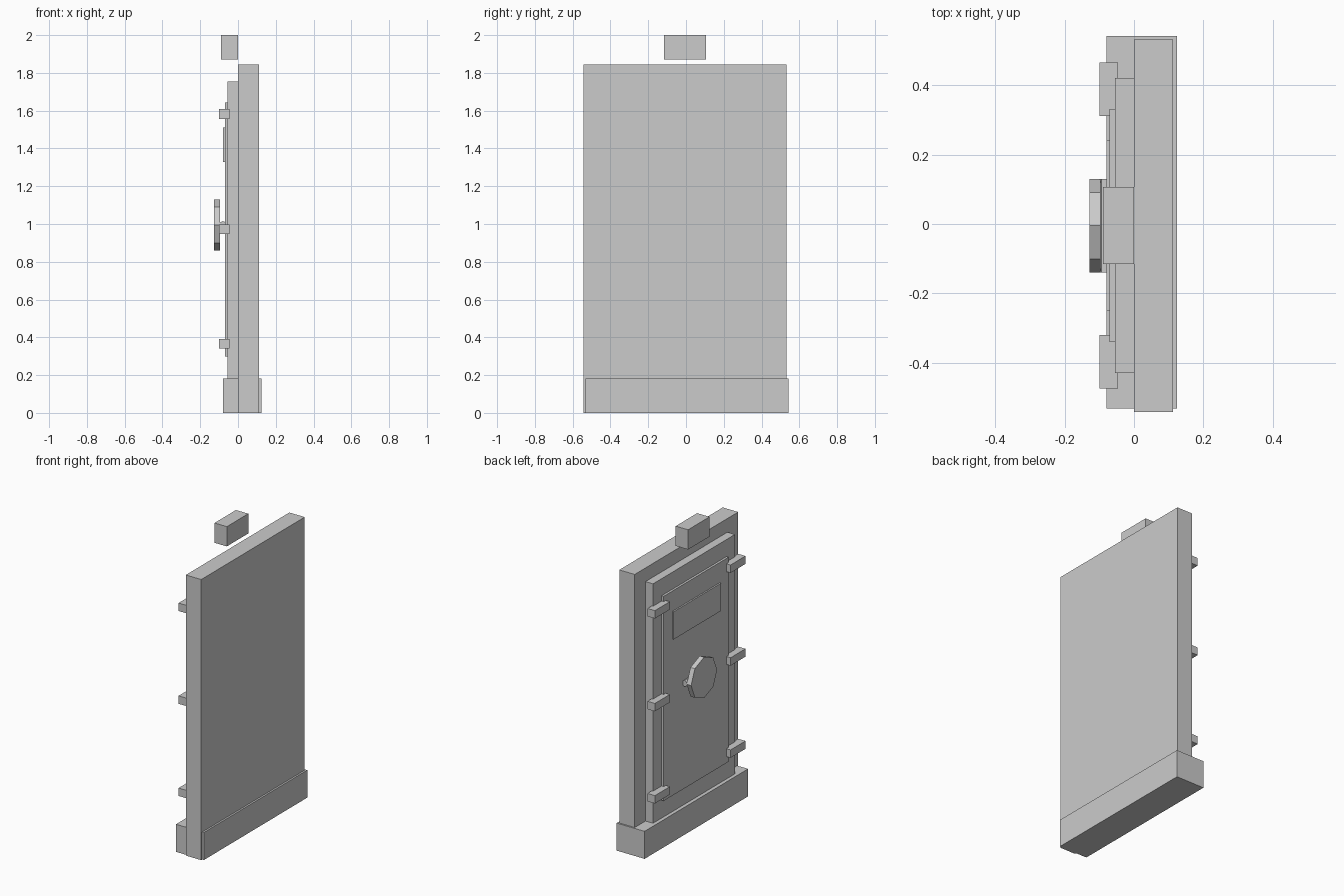
import bpy
from math import radians
from mathutils import Matrix

cube = bpy.data.objects.get("Cube")
if cube:
    bpy.data.objects.remove(cube, do_unlink=True)

grey = bpy.data.materials.new("plain_grey")
grey.use_nodes = True
colour = (0.6, 0.6, 0.6, 1)
grey.diffuse_color = colour
grey.node_tree.nodes["Principled BSDF"].inputs["Base Color"].default_value = colour


def finish(name):
    obj = bpy.context.object
    obj.name = name
    obj.data.materials.append(grey)
    return obj


def box(name, x, y, z):
    """Box from (min, max) ranges on each axis."""
    bpy.ops.mesh.primitive_cube_add(size=1)
    obj = finish(name)
    size = [b - a for a, b in (x, y, z)]
    centre = [(a + b) / 2 for a, b in (x, y, z)]
    obj.data.transform(Matrix.Diagonal((*size, 1)))
    obj.location = centre
    return obj


def octagon(name, radius, depth, location, axis):
    """Eight-sided prism lying along the x or y axis, corners on the axes."""
    bpy.ops.mesh.primitive_cylinder_add(vertices=8, radius=radius, depth=depth)
    obj = finish(name)
    obj.data.transform(Matrix.Rotation(radians(90), 4, "Y" if axis == "x" else "X"))
    obj.location = location
    return obj


# Wall slab, threshold and lamp above the door
box("wall", (0, 0.112), (-0.542, 0.533), (0, 1.845))
box("threshold", (-0.079, 0.124), (-0.532, 0.543), (0, 0.181))
box("lamp", (-0.09, 0), (-0.116, 0.107), (1.87, 2.0))

# Door frame, door leaf and name plate
box("door_frame", (-0.055, 0), (-0.43, 0.421), (0.1, 1.755))
box("door_leaf", (-0.07, -0.055), (-0.341, 0.332), (0.298, 1.643))
box("door_plate", (-0.08, -0.07), (-0.251, 0.242), (1.328, 1.51))

# Clamps on both edges of the door
for side, y in (("left", (0.311, 0.466)), ("right", (-0.475, -0.32))):
    for level, z in (("lower", 0.366), ("middle", 0.972), ("upper", 1.582)):
        box(f"{level}_{side}_clamp", (-0.1, -0.046), y, (z - 0.026, z + 0.026))

# Locking wheel and the bar behind it
octagon("locking_wheel", 0.135, 0.032, (-0.112, -0.005, 0.995), "x")
octagon("locking_bar", 0.02, 0.27, (-0.08, -0.005, 0.995), "y")
